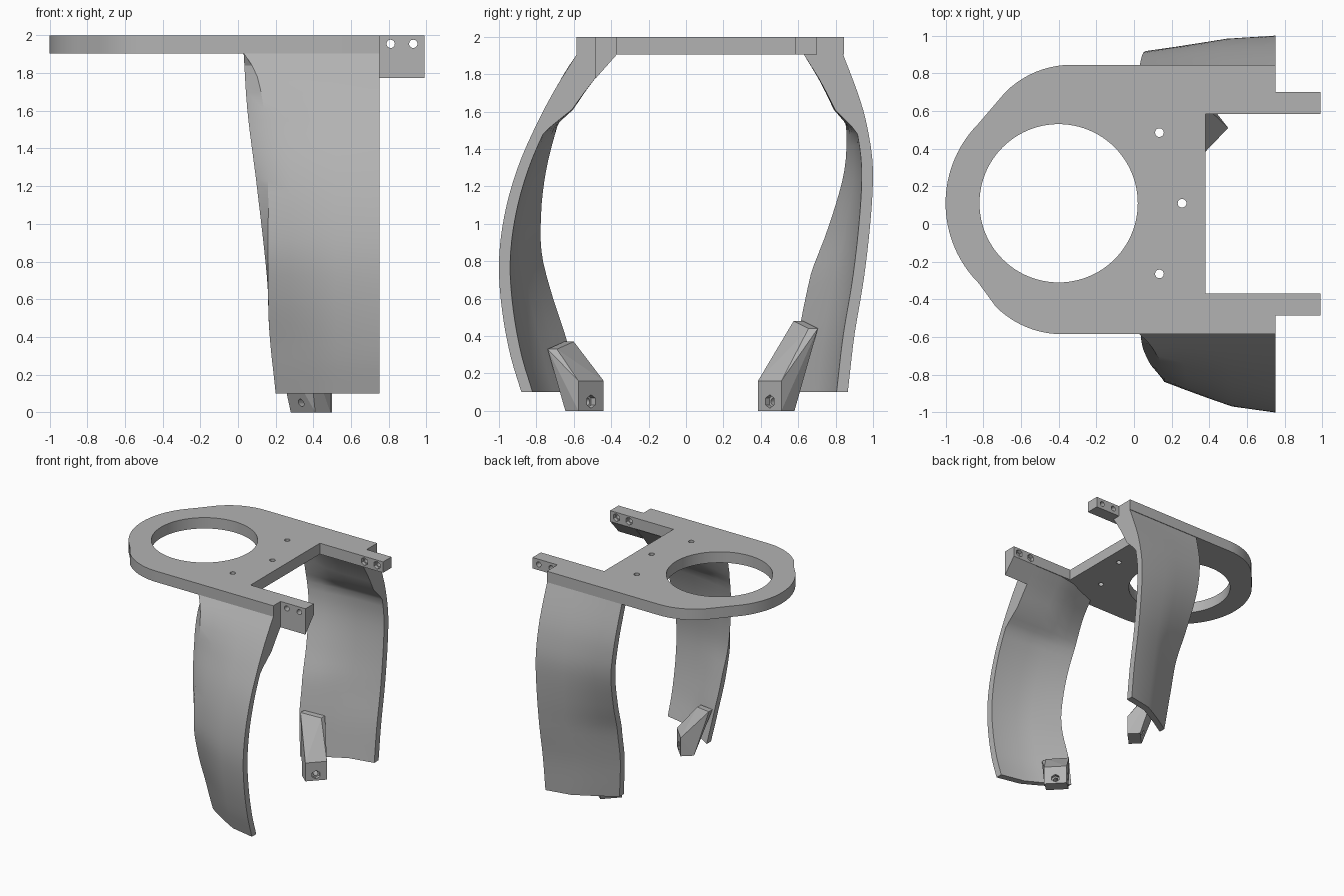
import bpy, bmesh
from math import sin, cos, radians, pi
from mathutils import Vector, Matrix

cube = bpy.data.objects.get("Cube")
if cube:
    bpy.data.objects.remove(cube)

grey = bpy.data.materials.new("plain_grey")
grey.use_nodes = True
COLOUR = (0.45, 0.45, 0.45, 1)
grey.diffuse_color = COLOUR
grey.node_tree.nodes["Principled BSDF"].inputs["Base Color"].default_value = COLOUR


def finish(bm, name):
    bmesh.ops.recalc_face_normals(bm, faces=bm.faces)
    mesh = bpy.data.meshes.new(name)
    bm.to_mesh(mesh)
    bm.free()
    mesh.materials.append(grey)
    obj = bpy.data.objects.new(name, mesh)
    bpy.context.collection.objects.link(obj)
    return obj


def prism(name, points, shift):
    """Extrude a planar outline along a vector."""
    bm = bmesh.new()
    face = bm.faces.new([bm.verts.new(p) for p in points])
    new = bmesh.ops.extrude_face_region(bm, geom=[face])["geom"]
    bmesh.ops.translate(bm, vec=shift, verts=[v for v in new if isinstance(v, bmesh.types.BMVert)])
    return finish(bm, name)


def drill(obj, centre, axis, radius, depth, sides=32):
    """Cut a hole of the given depth, centred on a point along an axis."""
    bm = bmesh.new()
    turn = Vector(axis).to_track_quat("Z", "Y").to_matrix().to_4x4()
    bmesh.ops.create_cone(bm, cap_ends=True, segments=sides, radius1=radius, radius2=radius,
                          depth=depth, matrix=Matrix.Translation(centre) @ turn)
    cutter = finish(bm, "hole_cutter")
    cutter.hide_render = True
    mod = obj.modifiers.new("hole", "BOOLEAN")
    mod.operation, mod.solver, mod.object = "DIFFERENCE", "EXACT", cutter
    bpy.context.view_layer.objects.active = obj
    bpy.ops.object.modifier_apply(modifier=mod.name)
    bpy.data.objects.remove(cutter)


def smooth(obj, angle=30):
    bpy.ops.object.select_all(action="DESELECT")
    obj.select_set(True)
    bpy.context.view_layer.objects.active = obj
    bpy.ops.object.shade_smooth_by_angle(angle=radians(angle))


def arc(x, y, r, start, end, steps):
    angles = [radians(start + (end - start) * i / steps) for i in range(steps + 1)]
    return [(x + r * cos(a), y + r * sin(a)) for a in angles]


def sample(table, z, curved=True):
    """Interpolate a table of (z, value) pairs."""
    n = len(table)
    slope = lambda a, b: (table[b][1] - table[a][1]) / (table[b][0] - table[a][0])
    for i in range(n - 1):
        (z0, v0), (z1, v1) = table[i], table[i + 1]
        if z <= z1 or i == n - 2:
            h = z1 - z0
            t = min(max((z - z0) / h, 0), 1)
            if not curved:
                return v0 + (v1 - v0) * t
            m0 = slope(max(i - 1, 0), i + 1) * h
            m1 = slope(i, min(i + 2, n - 1)) * h
            return (v0 * (1 + 2 * t) * (1 - t) ** 2 + m0 * t * (1 - t) ** 2
                    + v1 * t * t * (3 - 2 * t) + m1 * t * t * (t - 1))


# Top plate with a round end, a notch and two arms
TOP, UNDER, END, TIP = 2.0, 1.905, 0.75, 0.99
outline = [(END, 0.845)]
outline += arc(-0.33, 0.345, 0.5, 90, 135, 10)
outline += arc(-0.4, 0.11, 0.6, 135, 225, 24)
outline += arc(-0.38, -0.085, 0.5, 225, 270, 10)
outline += [(END, -0.585), (END, -0.485), (TIP, -0.485), (TIP, -0.37), (0.38, -0.37),
            (0.38, 0.585), (TIP, 0.585), (TIP, 0.7), (END, 0.7)]
plate = prism("top_plate", [(x, y, UNDER) for x, y in outline], (0, 0, TOP - UNDER))
drill(plate, (-0.4, 0.11, TOP), (0, 0, 1), 0.42, 1, 96)
for x, y in [(0.135, 0.485), (0.255, 0.11), (0.135, -0.265)]:
    drill(plate, (x, y, TOP), (0, 0, 1), 0.023, 1, 24)
for x in (0.81, 0.93):
    drill(plate, (x, 0, 1.955), (0, 1, 0), 0.022, 3, 24)
    for y in (-0.37, 0.585):
        drill(plate, (x, y, 1.955), (0, 1, 0), 0.034, 0.06, 6)
smooth(plate)

# Chamfered brace under the front arm
prism("front_arm_brace", [(END, -0.485, UNDER), (END, -0.37, UNDER), (END, -0.485, 1.775)],
      (TIP - END, 0, 0))

# Curved legs: distance of the outer edge, bend of the inner side edge, width
FRONT = [(0.1, 0.88), (0.3, 0.94), (0.55, 0.985), (0.8, 1), (1.05, 0.97), (1.3, 0.9),
         (1.53, 0.8), (1.72, 0.7), (UNDER, 0.585)]
BACK = [(0.1, 0.865), (0.4, 0.9), (0.7, 0.95), (1, 0.985), (1.25, 1), (1.4, 0.99),
        (1.6, 0.95), (1.75, 0.9), (UNDER, 0.84)]
FRONT_BEND = [(0.1, 0.25), (0.37, 0.26), (0.65, 0.21), (0.85, 0.165), (1.05, 0.135),
              (1.5, 0.06), (1.77, 0), (UNDER, 0)]
BACK_BEND = [(0.1, 0.235), (0.7, 0.23), (0.95, 0.17), (1.25, 0.1), (1.6, 0.04), (UNDER, 0)]
EDGE_INNER = [(0.1, 0.2), (0.45, 0.165), (0.7, 0.155), (1.2, 0.1), (1.6, 0.05), (UNDER, 0.03)]
EDGE_OUTER = [(0.1, 0.2), (0.45, 0.165), (0.8, 0.16), (1.2, 0.16), (1.5, 0.15),
              (1.79, 0.1), (UNDER, 0.03)]
THICK = [(0.1, 0.06), (1.49, 0.06), (1.55, 0.105), (1.61, 0.15), (1.78, 0.18), (UNDER, 0.21)]
ACROSS = [(0, 0), (0.39, 0.18), (0.6, 0.44), (0.8, 0.71), (1, 1)]


def leg(name, side, profile, bend, outer_edge):
    bm = bmesh.new()
    heights = [0.1 + 1.38 * i / 22 for i in range(23)]
    heights += [1.52, 1.55, 1.61, 1.7, 1.78, 1.84, UNDER]
    rings = []
    for z in heights:
        far, b = sample(profile, z), sample(bend, z)
        ring = []
        for edge, inside in ((outer_edge, False), (EDGE_INNER, True)):
            row = []
            for t, f in ACROSS:
                x = END + (sample(edge, z) - END) * t
                y = far - b * f
                if inside:
                    # The gusset fades out towards the side edge
                    k = min(1, max(0, (x - 0.05) / 0.33))
                    y -= 0.06 + (sample(THICK, z, False) - 0.06) * k
                row.append(bm.verts.new((x, side * y, z)))
            ring += row if not inside else row[::-1]
        rings.append(ring)
    n = len(rings[0])
    for low, high in zip(rings, rings[1:]):
        for i in range(n):
            j = (i + 1) % n
            bm.faces.new((low[i], low[j], high[j], high[i]))
    half = n // 2
    for ring in (rings[0], rings[-1]):
        for i in range(half - 1):
            bm.faces.new((ring[i], ring[i + 1], ring[n - 2 - i], ring[n - 1 - i]))
    smooth(finish(bm, name))


leg("front_leg", -1, FRONT, FRONT_BEND, EDGE_OUTER)
leg("back_leg", 1, BACK, BACK_BEND, EDGE_INNER)


# Feet: turned blocks with a sloping strut into each leg
def foot(name, side, tip, inner, near_top, far_top):
    bm = bmesh.new()
    away = Vector((-0.08, side * 0.07, 0))
    push = Vector((0, side * 0.05, 0))
    a, b = Vector(inner), Vector(tip)
    up = Vector((0, 0, 0.16))
    corners = [a, b, a + up, b + up, a + away, b + away]
    corners += [p + w for p in (Vector(near_top), Vector(far_top)) for w in (Vector(), push)]
    for p in corners:
        bm.verts.new(p)
    result = bmesh.ops.convex_hull(bm, input=bm.verts)
    bmesh.ops.delete(bm, geom=[v for v in bm.verts if not v.link_faces], context="VERTS")
    bmesh.ops.dissolve_limit(bm, angle_limit=radians(1), verts=bm.verts, edges=bm.edges)
    obj = finish(bm, name)
    axis = Vector((1, -side, 0))
    centre = (a + b) / 2 + Vector((0, 0, 0.05))
    drill(obj, centre, axis, 0.02, 0.6, 20)
    drill(obj, centre, axis, 0.036, 0.06, 6)


foot("front_foot", -1, (0.49, -0.575, 0), (0.36, -0.44, 0), (0.2, -0.6, 0.37), (0.375, -0.69, 0.33))
foot("back_foot", 1, (0.5, 0.51, 0), (0.38, 0.385, 0), (0.2, 0.575, 0.48), (0.345, 0.655, 0.44))
